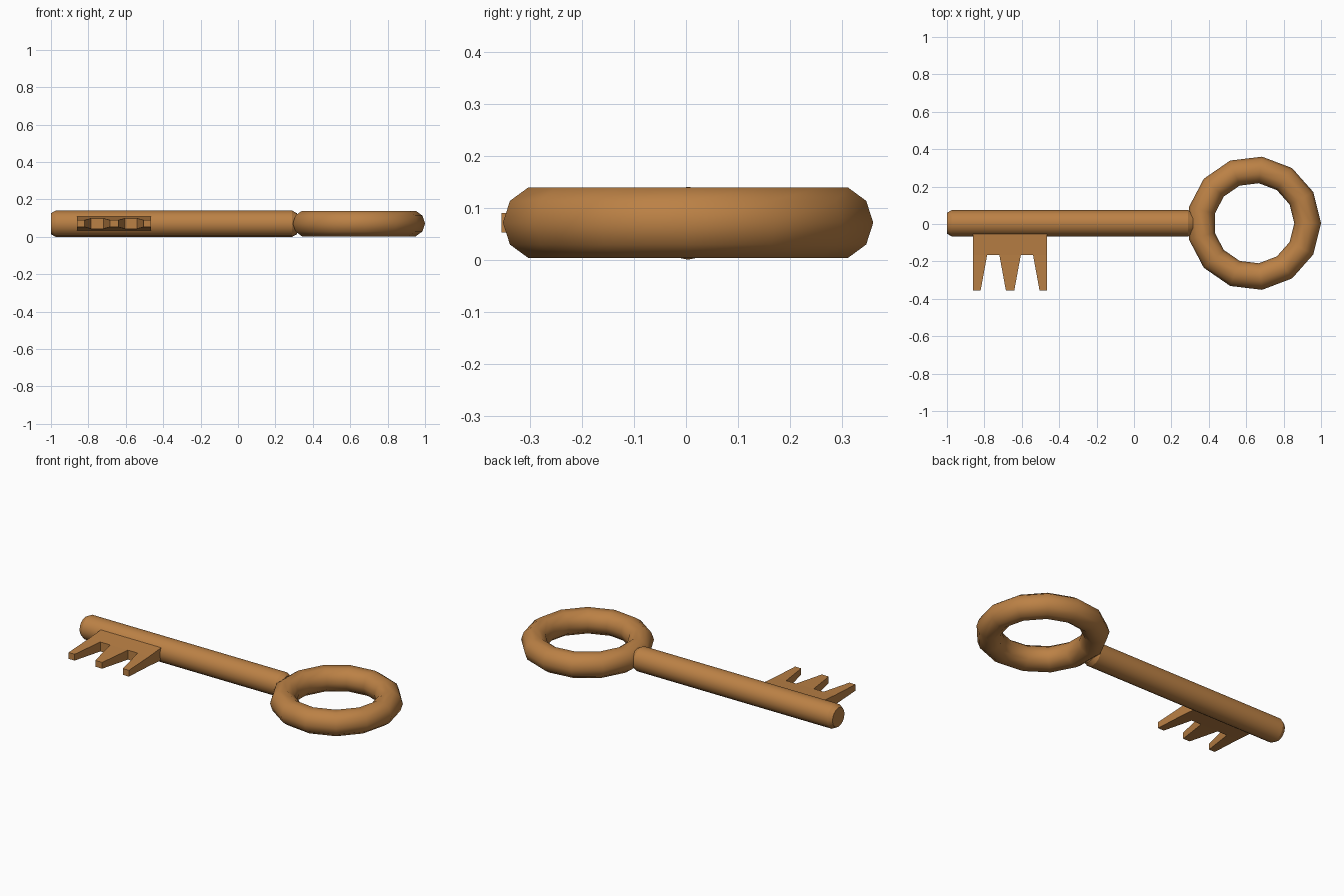
import bpy, bmesh, math

if "Cube" in bpy.data.objects:
    bpy.data.objects.remove(bpy.data.objects["Cube"])

mat = bpy.data.materials.new("bronze")
mat.diffuse_color = (0.50, 0.22, 0.06, 1)
mat.use_nodes = True
mat.node_tree.nodes["Principled BSDF"].inputs["Base Color"].default_value = mat.diffuse_color
CY, CZ = 0.004, 0.07


def make(name, bm, angle=None):
    bmesh.ops.recalc_face_normals(bm, faces=bm.faces)
    me = bpy.data.meshes.new(name)
    bm.to_mesh(me)
    bm.free()
    me.materials.append(mat)
    ob = bpy.data.objects.new(name, me)
    bpy.context.collection.objects.link(ob)
    if angle:
        bpy.ops.object.select_all(action='DESELECT')
        ob.select_set(True)
        bpy.context.view_layer.objects.active = ob
        bpy.ops.object.shade_smooth_by_angle(angle=math.radians(angle))
    return ob


def bridge(bm, a, b):
    n = len(a)
    for i in range(n):
        j = (i + 1) % n
        bm.faces.new((a[i], a[j], b[j], b[i]))


# Round shaft with chamfered ends
bm = bmesh.new()
SIDES = 16
rings = []
for x, r in ((-1.0, 0.056), (-0.975, 0.07), (0.29, 0.07), (0.315, 0.056)):
    rings.append([bm.verts.new((x, CY + r * math.cos(2 * math.pi * i / SIDES),
                                CZ + r * math.sin(2 * math.pi * i / SIDES)))
                  for i in range(SIDES)])
for a, b in zip(rings, rings[1:]):
    bridge(bm, a, b)
bm.faces.new(rings[0])
bm.faces.new(rings[-1])
make("shaft", bm, 25)

# Ring handle: 13 segments around, 10-sided section
bm = bmesh.new()
MAJOR, MINOR, R, r = 13, 10, 0.287, 0.0715
loops = []
for i in range(MAJOR):
    t = 2 * math.pi * i / MAJOR
    loop = []
    for j in range(MINOR):
        p = 2 * math.pi * j / MINOR
        d = R + r * math.cos(p)
        loop.append(bm.verts.new((0.6414 + d * math.cos(t), CY + d * math.sin(t),
                                  CZ + 0.001 + r * math.sin(p))))
    loops.append(loop)
for i in range(MAJOR):
    bridge(bm, loops[i], loops[(i + 1) % MAJOR])
make("handle_ring", bm, 50)

# Bit: plate with three tapered teeth, thinning towards the tips
bm = bmesh.new()
ROOT, GAP, TIP = (-0.03, 0.039), (-0.165, 0.028), (-0.355, 0.0185)
columns = [(-0.86, -0.82, -0.86, -0.785),
           (-0.685, -0.64, -0.72, -0.605),
           (-0.505, -0.465, -0.54, -0.465)]


def prism(quad):
    lo, hi = [[bm.verts.new((x, y, CZ + 0.001 + s * h)) for x, (y, h) in quad]
              for s in (-1, 1)]
    bridge(bm, lo, hi)
    bm.faces.new(lo)
    bm.faces.new(hi)


xs = []
for t0, t1, g0, g1 in columns:
    prism([(t0, TIP), (t1, TIP), (g1, GAP), (g0, GAP)])
    xs += [g0, g1]
for a, b in zip(xs, xs[1:]):
    prism([(a, GAP), (b, GAP), (b, ROOT), (a, ROOT)])

# Weld the pieces and drop the inner walls
bmesh.ops.remove_doubles(bm, verts=bm.verts, dist=0.0001)
groups = {}
for f in bm.faces:
    groups.setdefault(frozenset(v.index for v in f.verts), []).append(f)
bm.verts.index_update()
groups = {}
for f in bm.faces:
    groups.setdefault(frozenset(v.index for v in f.verts), []).append(f)
inner = [f for g in groups.values() if len(g) > 1 for f in g]
inner += [f for f in bm.faces if f not in inner
          and any(len(e.link_faces) > 2 for e in f.edges)
          and all(len(e.link_faces) > 2 for e in f.edges)]
if inner:
    bmesh.ops.delete(bm, geom=list(set(inner)), context='FACES')
make("key_bit", bm)
